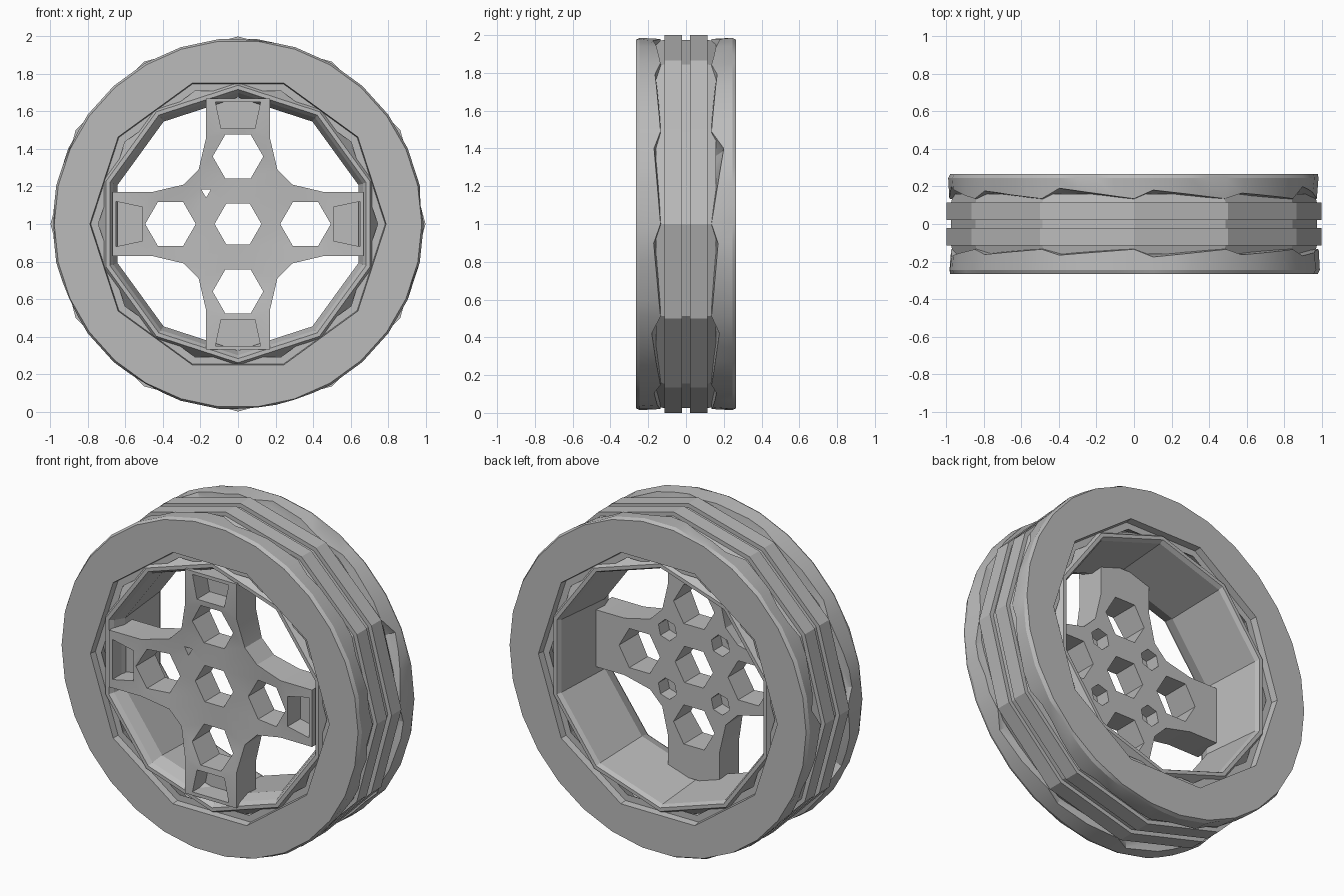
import bpy, bmesh, math, random
from math import pi, sin, cos, hypot

random.seed(4)
if "Cube" in bpy.data.objects:
    bpy.data.objects.remove(bpy.data.objects["Cube"])

grey = bpy.data.materials.new("plain grey")
grey.use_nodes = True
grey.diffuse_color = (0.5, 0.5, 0.5, 1)
grey.node_tree.nodes["Principled BSDF"].inputs["Base Color"].default_value = (0.5, 0.5, 0.5, 1)

STEPS = 60  # divisible by every polygon side count used here


def finish(name, bm):
    bmesh.ops.recalc_face_normals(bm, faces=bm.faces)
    mesh = bpy.data.meshes.new(name)
    bm.to_mesh(mesh)
    bm.free()
    mesh.materials.append(grey)
    obj = bpy.data.objects.new(name, mesh)
    bpy.context.collection.objects.link(obj)
    return obj


def smooth(obj, degrees):
    bpy.context.view_layer.objects.active = obj
    obj.select_set(True)
    bpy.ops.object.shade_smooth_by_angle(angle=math.radians(degrees))
    obj.select_set(False)


def polygon_radius(radius, sides, phase, a):
    """Radius at angle a of a regular polygon with a corner at phase."""
    seg = 2 * pi / sides
    off = (a - phase) % seg - seg / 2
    return radius * cos(seg / 2) / cos(off)


def ring(name, profile, jitter=None):
    """Closed ring round the y axis; profile rows are y, radius, sides, phase."""
    bm = bmesh.new()
    rows = []
    for k, (y, r, sides, phase) in enumerate(profile):
        row = []
        for i in range(STEPS):
            a = 2 * pi * i / STEPS
            dy, dr = jitter(k, i) if jitter else (0, 0)
            rad = polygon_radius(r, sides, phase, a) + dr
            row.append(bm.verts.new((rad * cos(a), y + dy, 1 + rad * sin(a))))
        rows.append(row)
    for k, row in enumerate(rows):
        nxt = rows[(k + 1) % len(rows)]
        for i in range(STEPS):
            j = (i + 1) % STEPS
            bm.faces.new((row[i], row[j], nxt[j], nxt[i]))
    return finish(name, bm)


def prism(bm, points, y0, y1):
    """Extrude an outline in x and z (about the hub) from y0 to y1."""
    ends = [[bm.verts.new((x, y, 1 + z)) for x, z in points] for y in (y0, y1)]
    bm.faces.new(ends[0])
    bm.faces.new(ends[1][::-1])
    for i in range(len(points)):
        j = (i + 1) % len(points)
        bm.faces.new((ends[0][i], ends[1][i], ends[1][j], ends[0][j]))


def turn(points, q):
    """Rotate an outline by q quarter turns."""
    c, s = round(cos(q * pi / 2)), round(sin(q * pi / 2))
    return [(x * c - z * s, x * s + z * c) for x, z in points]


def ngon(x, z, r, sides=6, phase=0.0):
    return [(x + r * cos(phase + 2 * pi * i / sides),
             z + r * sin(phase + 2 * pi * i / sides)) for i in range(sides)]


# Faceted tread with two raised ribs
half = [(0.115, 0.85), (0.16, 0.85), (0.16, 0.965), (0.115, 0.975),
        (0.115, 1.0), (0.022, 1.0), (0.022, 0.975)]
profile = half + [(-y, r) for y, r in reversed(half)]
ring("tread_ribs", [(y, r, 12, 0) for y, r in profile])

# Rounded shoulders with saw-toothed inner edges, and flat sidewalls
for name, s in (("front_sidewall", -1), ("back_sidewall", 1)):
    depth = [random.uniform(0.025, 0.065) for _ in range(STEPS)]
    bites = [random.choice((0, 0, 0, -0.01)) for _ in range(STEPS)]

    def jitter(k, i):
        if k in (1, 2):
            return (s * depth[i // 5] * (i % 5) / 4, bites[i] if k == 2 else 0)
        return (0, bites[i] * 0.7 if k == 3 else 0)

    rows = [(0.13, 0.86, 12, 0), (0.13, 0.945, 60, 0), (0.135, 0.985, 30, 0),
            (0.245, 0.991, 30, 0), (0.266, 0.98, 30, 0),
            (0.266, 0.79, 10, 0), (0.225, 0.785, 10, 0), (0.225, 0.745, 10, 0),
            (0.13, 0.80, 10, 0)]
    wall = ring(name, [(s * y, r, n, p) for y, r, n, p in rows], jitter)
    smooth(wall, 20)

# Ten-sided rim barrel, tapering to the front, with a lip at both ends
barrel = [(-0.245, 0.74), (-0.245, 0.718), (-0.22, 0.70), (-0.15, 0.675),
          (0.22, 0.705), (0.245, 0.718), (0.245, 0.74), (0.15, 0.80), (-0.15, 0.80)]
ring("rim_barrel", [(y, r, 10, pi / 10) for y, r in barrel])

# Four-spoke centre
FRONT = -0.225
bm = bmesh.new()
quarter = [(0.67, -0.17), (0.67, 0.17), (0.46, 0.17), (0.29, 0.21), (0.21, 0.29), (0.17, 0.46)]
prism(bm, [p for q in range(4) for p in turn(quarter, q)], FRONT, -0.075)
spokes = finish("spokes", bm)

# Cutters: through holes, blind bolt holes and spoke-end pockets
bm = bmesh.new()
prism(bm, ngon(0, 0, 0.125), -0.4, 0.2)
pocket = [(0.51, -0.09), (0.65, -0.12), (0.65, 0.12), (0.51, 0.09)]
for q in range(4):
    cx, cz = turn([(0.36, 0)], q)[0]
    prism(bm, ngon(cx, cz, 0.135), -0.4, 0.2)
    prism(bm, turn(pocket, q), -0.4, -0.14)
    bx, bz = turn([(0.175, 0.175)], q)[0]
    prism(bm, ngon(bx, bz, 0.063, 6, 0.3), -0.16, 0.2)
prism(bm, ngon(-0.17, 0.17, 0.03, 3, -pi / 2), -0.4, -0.14)
cutter = finish("spoke_cutter", bm)
cutter.hide_render = True

cut = spokes.modifiers.new("holes", "BOOLEAN")
cut.operation = "DIFFERENCE"
cut.solver = "EXACT"
cut.use_self = True
cut.object = cutter
bpy.context.view_layer.objects.active = spokes
bpy.ops.object.modifier_apply(modifier=cut.name)
bpy.data.objects.remove(cutter)

# Dish the front so that the spoke ends stand forward of the hub
bm = bmesh.new()
bm.from_mesh(spokes.data)
bmesh.ops.triangulate(bm, faces=bm.faces)
for v in bm.verts:
    if v.co.y < FRONT + 0.01:
        reach = hypot(v.co.x, v.co.z - 1)
        v.co.y -= 0.034 * min(1, max(0, (reach - 0.3) / 0.2))
bm.to_mesh(spokes.data)
bm.free()
smooth(spokes, 25)
